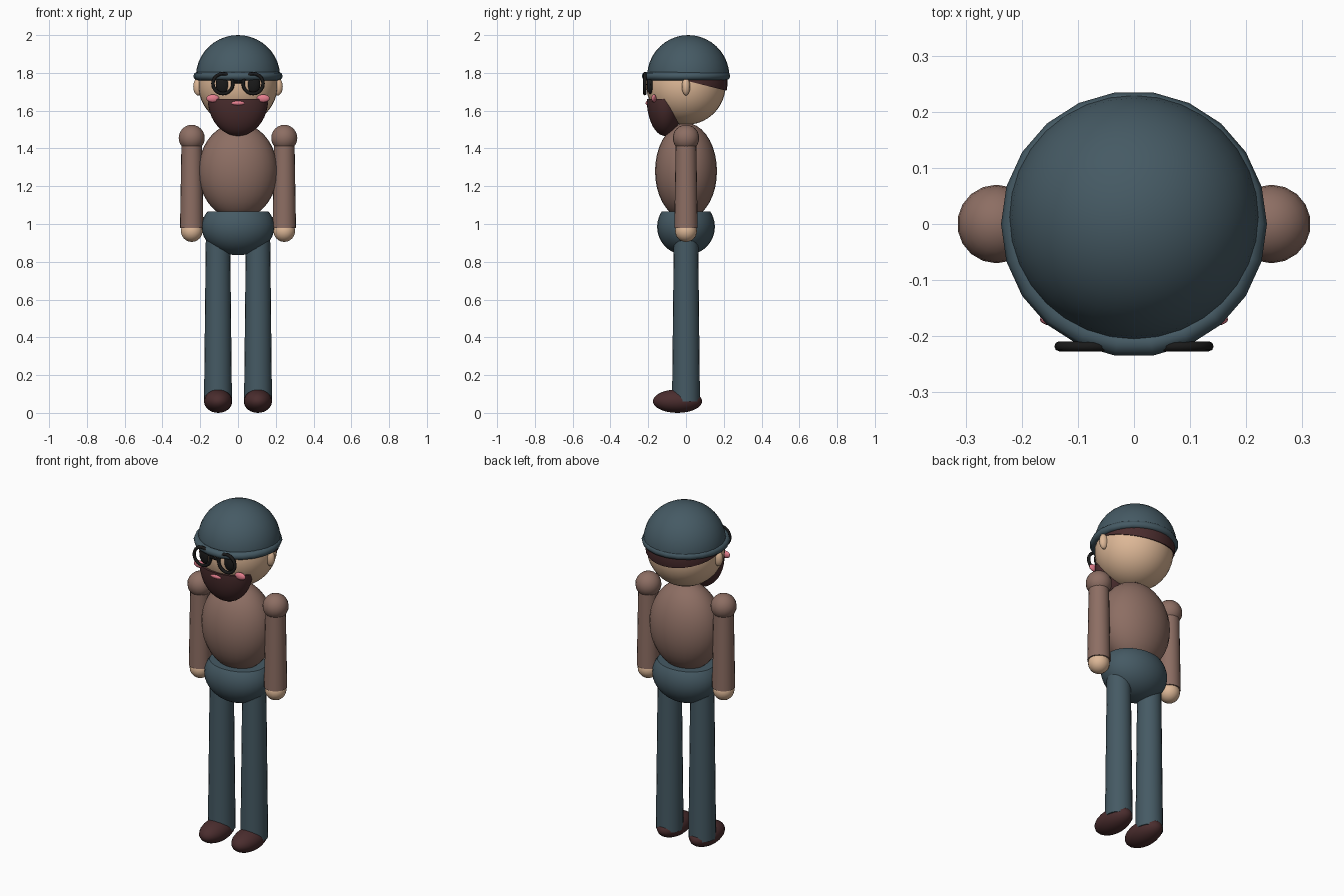
import bpy, bmesh, math
from mathutils import Matrix, Vector

if "Cube" in bpy.data.objects:
    bpy.data.objects.remove(bpy.data.objects["Cube"])


def material(name, rgb):
    m = bpy.data.materials.new(name)
    m.diffuse_color = (*rgb, 1)
    m.use_nodes = True
    m.node_tree.nodes["Principled BSDF"].inputs["Base Color"].default_value = m.diffuse_color
    return m


slate = material("slate blue", (0.060, 0.102, 0.127))
brown = material("shirt brown", (0.266, 0.156, 0.125))
dark = material("dark brown", (0.069, 0.026, 0.027))
skin = material("skin", (0.73, 0.48, 0.31))
pink = material("pink", (0.78, 0.21, 0.27))
black = material("black", (0.010, 0.010, 0.010))


def finish(name, bm, mat):
    bmesh.ops.recalc_face_normals(bm, faces=bm.faces)
    me = bpy.data.meshes.new(name)
    bm.to_mesh(me)
    bm.free()
    me.materials.append(mat)
    ob = bpy.data.objects.new(name, me)
    bpy.context.collection.objects.link(ob)
    bpy.context.view_layer.objects.active = ob
    bpy.ops.object.select_all(action='DESELECT')
    ob.select_set(True)
    bpy.ops.object.shade_smooth_by_angle(angle=math.radians(40))
    return ob


def ball(name, loc, radii, mat, keep=None, height=0.0, seg=28):
    """Ellipsoid; with keep, only the half on that side of a plane (at height from centre)."""
    bm = bmesh.new()
    bmesh.ops.create_uvsphere(bm, u_segments=seg, v_segments=seg * 2 // 3, radius=1)
    bmesh.ops.scale(bm, vec=radii, verts=bm.verts)
    if keep:
        geom = bm.verts[:] + bm.edges[:] + bm.faces[:]
        cut = bmesh.ops.bisect_plane(bm, geom=geom, plane_co=(0, 0, height),
                                     plane_no=-Vector(keep), clear_outer=True)
        edges = [e for e in cut["geom_cut"] if isinstance(e, bmesh.types.BMEdge)]
        bmesh.ops.holes_fill(bm, edges=edges, sides=0)
    bmesh.ops.translate(bm, vec=loc, verts=bm.verts)
    return finish(name, bm, mat)


def tube(name, a, b, r1, r2, mat, seg=20):
    """Tapered cylinder from a to b."""
    a, b = Vector(a), Vector(b)
    d = b - a
    rot = d.to_track_quat('Z', 'Y').to_matrix().to_4x4()
    bm = bmesh.new()
    bmesh.ops.create_cone(bm, cap_ends=True, segments=seg, radius1=r1, radius2=r2,
                          depth=d.length, matrix=Matrix.Translation((a + b) / 2) @ rot)
    return finish(name, bm, mat)


def ring(name, loc, major, minor, mat, seg, rot=(0, 0, 0)):
    bpy.ops.mesh.primitive_torus_add(major_radius=major, minor_radius=minor, major_segments=seg,
                                     minor_segments=8, location=loc, rotation=rot)
    ob = bpy.context.object
    ob.name = name
    ob.data.materials.append(mat)
    bpy.ops.object.shade_smooth_by_angle(angle=math.radians(60))
    return ob


# Head, hair and cap
ball("head", (0, 0, 1.735), (0.21, 0.21, 0.21), skin, seg=32)
ball("hair", (0, 0.008, 1.757), (0.215, 0.213, 0.215), dark, keep=(0, 0.25, 1), seg=32)
ball("cap_dome", (0, 0.012, 1.78), (0.223, 0.218, 0.22), slate, keep=(0, 0, 1), seg=32)
ring("cap_band", (0, 0, 1.783), 0.215, 0.022, slate, 22)

# Beard and mouth
ball("beard", (0, -0.11, 1.662), (0.16, 0.098, 0.196), dark, keep=(0, 0, -1), seg=32)
ball("mouth", (0, -0.2, 1.64), (0.038, 0.014, 0.013), pink, seg=16)

# Torso and hips
ball("torso", (0, 0, 1.28), (0.21, 0.164, 0.255), brown)
ball("hips", (0, 0, 0.985), (0.193, 0.153, 0.15), slate, keep=(0, 0, -1), height=0.08)

# Glasses bridge
tube("glasses_bridge", (-0.032, -0.218, 1.752), (0.032, -0.218, 1.752), 0.008, 0.008, black, 8)

# Paired parts
for s, side in ((-1, "left"), (1, "right")):
    ball(side + "_ear", (s * 0.21, 0, 1.727), (0.027, 0.022, 0.047), skin, seg=16)
    ball(side + "_eye", (s * 0.08, -0.188, 1.738), (0.038, 0.02, 0.05), black, seg=16)
    ring(side + "_glasses_rim", (s * 0.08, -0.218, 1.743), 0.053, 0.009, black, 20,
         (math.pi / 2, 0, 0))
    ball(side + "_cheek", (s * 0.134, -0.17, 1.665), (0.034, 0.013, 0.021), pink, seg=16)
    ball(side + "_shoulder", (s * 0.245, 0, 1.455), (0.07, 0.07, 0.07), brown, seg=18)
    tube(side + "_arm", (s * 0.245, 0, 0.98), (s * 0.245, 0, 1.455), 0.062, 0.054, brown)
    ball(side + "_hand", (s * 0.245, 0, 0.963), (0.058, 0.058, 0.058), skin, seg=18)
    tube(side + "_leg", (s * 0.106, 0, 0.06), (s * 0.106, 0, 0.97), 0.074, 0.064, slate)
    ball(side + "_shoe", (s * 0.105, -0.045, 0.062), (0.075, 0.13, 0.062), dark, seg=20)
